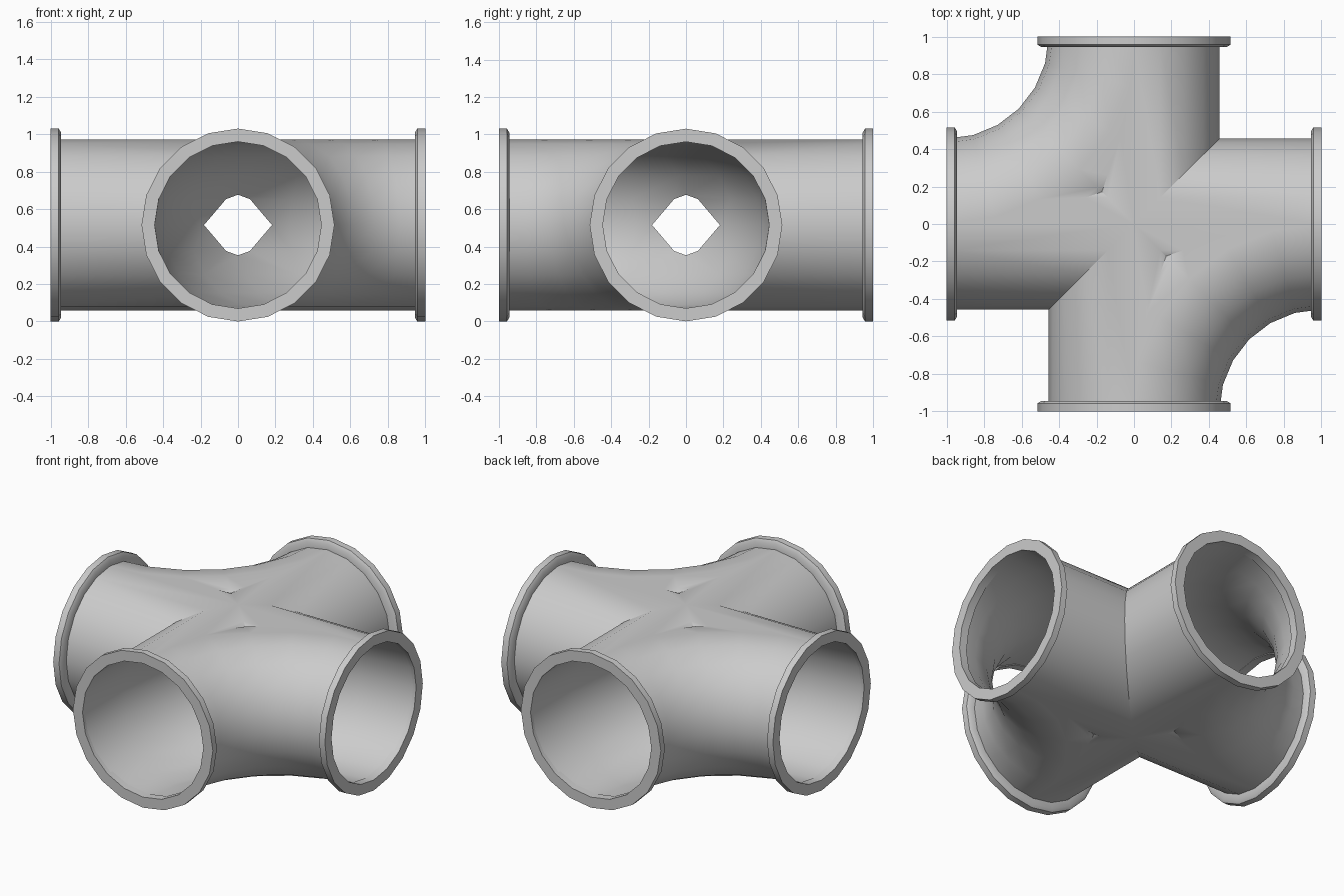
import bpy, bmesh, math
from mathutils import Vector

if "Cube" in bpy.data.objects:
    bpy.data.objects.remove(bpy.data.objects["Cube"])

Z = 0.515      # height of the pipe axes
SIDES = 20
R_OUT, R_IN = 0.456, 0.448
UP = Vector((0, 0, 1))


def loft(name, stations, closed=False):
    """Skin rings given as (centre, horizontal normal, radius)."""
    bm = bmesh.new()
    rings = []
    for p, n, r in stations:
        ring = []
        for k in range(SIDES):
            a = 2 * math.pi * k / SIDES
            ring.append(bm.verts.new(p + r * (math.cos(a) * n + math.sin(a) * UP)))
        rings.append(ring)
    pairs = list(zip(rings, rings[1:]))
    if closed:
        pairs.append((rings[-1], rings[0]))
    else:
        bm.faces.new(rings[0])
        bm.faces.new(rings[-1])
    for a, b in pairs:
        for k in range(SIDES):
            j = (k + 1) % SIDES
            bm.faces.new((a[k], a[j], b[j], b[k]))
    bmesh.ops.recalc_face_normals(bm, faces=bm.faces)
    me = bpy.data.meshes.new(name)
    bm.to_mesh(me)
    bm.free()
    ob = bpy.data.objects.new(name, me)
    bpy.context.collection.objects.link(ob)
    return ob


def straight(name, d, half, r):
    d = Vector(d)
    n = d.cross(UP)
    return loft(name, [(d * s + UP * Z, n, r) for s in (-half, half)])


def elbow(name, s, r, extend=0.0, segs=6):
    """Quarter bend around (s, -s), joining the s*x and -s*y openings."""
    c = Vector((s, -s, Z))
    st = []
    for i in range(segs + 1):
        t = math.pi / 2 * i / segs
        n = Vector((-s * math.sin(t), s * math.cos(t), 0))
        st.append((c + n, n, r))
    if extend:
        p, n, _ = st[0]
        st.insert(0, (p + Vector((s * extend, 0, 0)), n, r))
        p, n, _ = st[-1]
        st.append((p + Vector((0, -s * extend, 0)), n, r))
    return loft(name, st)


def boolean(target, other, op):
    m = target.modifiers.new(op, 'BOOLEAN')
    m.operation = op
    m.solver = 'EXACT'
    m.object = other
    bpy.context.view_layer.objects.active = target
    bpy.ops.object.modifier_apply(modifier=m.name)
    bpy.data.objects.remove(other)


def smooth(ob):
    bpy.ops.object.select_all(action='DESELECT')
    ob.select_set(True)
    bpy.context.view_layer.objects.active = ob
    bpy.ops.object.shade_smooth_by_angle(angle=math.radians(32))


# Outer body: two crossing pipes joined with two opposite bends
body = straight("cross_body", (1, 0, 0), 0.97, R_OUT)
boolean(body, straight("pipe_y", (0, 1, 0), 0.97, R_OUT), 'UNION')
for s in (1, -1):
    boolean(body, elbow("bend", s, R_OUT), 'UNION')

# Curved bores, which meet in a small opening at the centre
for s in (1, -1):
    boolean(body, elbow("bore", s, R_IN, 0.05), 'DIFFERENCE')
smooth(body)

# Rim flanges on the four openings
PROFILE = [(0.445, 0.945), (0.495, 0.945), (0.515, 0.957), (0.515, 1.0), (0.445, 1.0)]
for label, d in (("right", (1, 0, 0)), ("left", (-1, 0, 0)),
                 ("back", (0, 1, 0)), ("front", (0, -1, 0))):
    d = Vector(d)
    n = d.cross(UP)
    smooth(loft(label + "_flange", [(d * x + UP * Z, n, r) for r, x in PROFILE], True))
